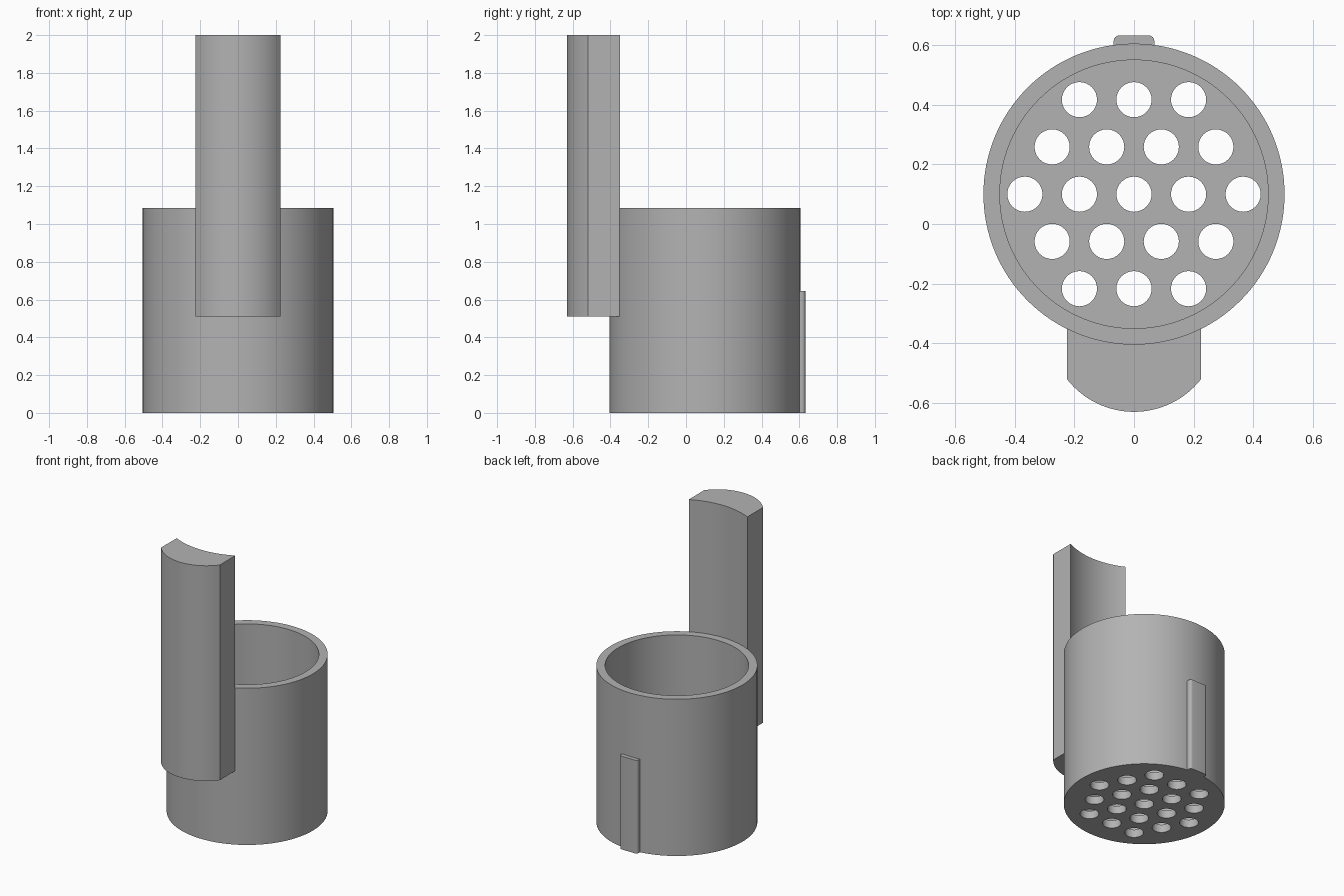
import bpy
import bmesh
from math import sin, cos, pi, radians, sqrt, asin

if "Cube" in bpy.data.objects:
    bpy.data.objects.remove(bpy.data.objects["Cube"])

CY = 0.10                    # cup axis
R_OUT, R_IN = 0.505, 0.45
CUP_H, FLOOR = 1.085, 0.055

grey = bpy.data.materials.new("plain grey")
grey.use_nodes = True
COLOR = (0.45, 0.45, 0.45, 1)
grey.diffuse_color = COLOR
grey.node_tree.nodes["Principled BSDF"].inputs["Base Color"].default_value = COLOR


def prism(name, outline, z0, z1):
    """Extrude a counter-clockwise outline from z0 to z1."""
    bm = bmesh.new()
    face = bm.faces.new([bm.verts.new((x, y, z0)) for x, y in outline])
    top = bmesh.ops.extrude_face_region(bm, geom=[face])["geom"]
    bmesh.ops.translate(bm, vec=(0, 0, z1 - z0),
                        verts=[v for v in top if isinstance(v, bmesh.types.BMVert)])
    bmesh.ops.recalc_face_normals(bm, faces=bm.faces)
    mesh = bpy.data.meshes.new(name)
    bm.to_mesh(mesh)
    bm.free()
    mesh.materials.append(grey)
    obj = bpy.data.objects.new(name, mesh)
    bpy.context.collection.objects.link(obj)
    return obj


def arc(cx, cy, r, a0, a1, n):
    return [(cx + r * cos(a0 + (a1 - a0) * i / n),
             cy + r * sin(a0 + (a1 - a0) * i / n)) for i in range(n + 1)]


def circle(cx, cy, r, n):
    return arc(cx, cy, r, 0, 2 * pi, n)[:-1]


def activate(obj):
    bpy.ops.object.select_all(action='DESELECT')
    obj.select_set(True)
    bpy.context.view_layer.objects.active = obj


def cut(obj, cutter):
    mod = obj.modifiers.new("cut", 'BOOLEAN')
    mod.operation, mod.solver, mod.object = 'DIFFERENCE', 'EXACT', cutter
    activate(obj)
    bpy.ops.object.modifier_apply(modifier=mod.name)
    bpy.data.objects.remove(cutter)


# Cup: solid cylinder, hollowed from above
cup = prism("cup", circle(0, CY, R_OUT, 128), 0, CUP_H)
cut(cup, prism("hollow_cutter", circle(0, CY, R_IN, 128), FLOOR, CUP_H + 0.1))

# Drain holes: hexagonal pattern through the floor
PITCH = 0.183
for row in range(-2, 3):
    count = 5 - abs(row)
    for i in range(count):
        x = (i - (count - 1) / 2) * PITCH
        y = CY + row * PITCH * sqrt(3) / 2
        cut(cup, prism("hole_cutter", circle(x, y, 0.059, 32), -0.1, FLOOR + 0.1))

# Front handle: convex outside, concave inside following the cup wall
HALF = 0.225
R_H, HY = 0.285, -0.345
a = asin(HALF / R_H)
b = asin(HALF / R_OUT)
outer = arc(0, HY, R_H, -pi / 2 - a, -pi / 2 + a, 32)
inner = arc(0, CY, R_OUT - 0.002, -pi / 2 + b, -pi / 2 - b, 32)
handle = prism("handle", outer + inner, 0.51, 2.0)

# Back rib: narrow strip with rounded outer corners
W, Y1, C = 0.068, 0.632, 0.018
rib_outline = ([(-W, 0.58), (W, 0.58)]
               + arc(W - C, Y1 - C, C, 0, pi / 2, 6)
               + arc(C - W, Y1 - C, C, pi / 2, pi, 6))
rib = prism("back_rib", rib_outline, 0, 0.645)

for obj in (cup, handle, rib):
    activate(obj)
    bpy.ops.object.shade_smooth_by_angle(angle=radians(30))
